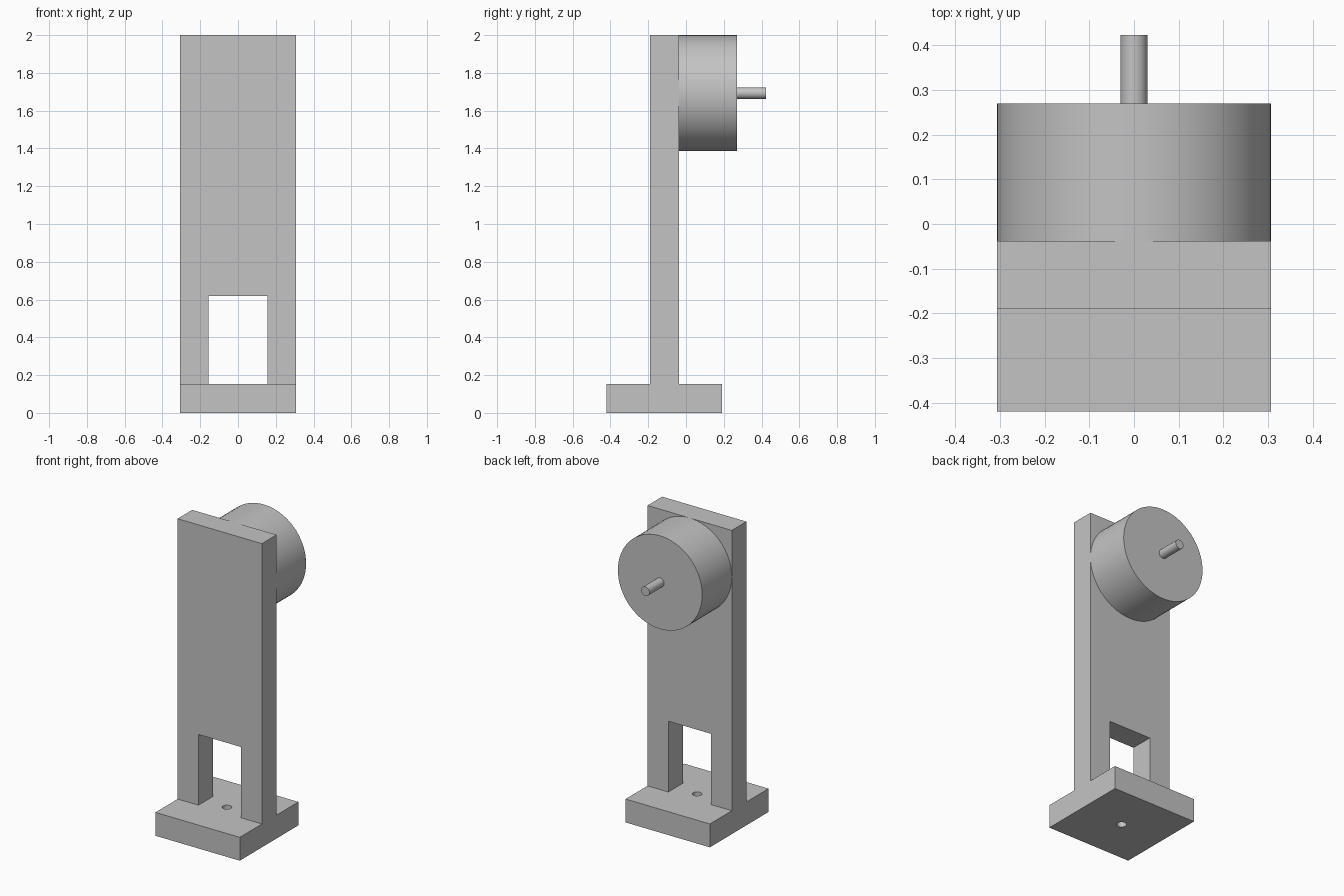
import bpy
import math
from mathutils import Matrix

cube = bpy.data.objects.get("Cube")
if cube:
    bpy.data.objects.remove(cube, do_unlink=True)

grey = bpy.data.materials.new("plain grey")
grey.use_nodes = True
colour = (0.55, 0.55, 0.55, 1)
grey.diffuse_color = colour
grey.node_tree.nodes["Principled BSDF"].inputs["Base Color"].default_value = colour

HALF = 0.307        # half width of the stand and radius of the drum
BASE_TOP = 0.154
FRONT, BACK = -0.19, -0.038


def finish(name):
    obj = bpy.context.object
    obj.name = name
    obj.data.materials.append(grey)
    return obj


def box(name, low, high):
    bpy.ops.mesh.primitive_cube_add(size=1)
    obj = finish(name)
    size = [b - a for a, b in zip(low, high)]
    centre = [(a + b) / 2 for a, b in zip(low, high)]
    obj.data.transform(Matrix.Translation(centre) @ Matrix.Diagonal((*size, 1)))
    return obj


def cylinder(name, radius, depth, centre, tilt=0, sides=64):
    bpy.ops.mesh.primitive_cylinder_add(vertices=sides, radius=radius, depth=depth,
                                        location=centre, rotation=(tilt, 0, 0))
    obj = finish(name)
    bpy.ops.object.shade_smooth_by_angle(angle=math.radians(30))
    return obj


def cut(target, cutter):
    mod = target.modifiers.new("cut", 'BOOLEAN')
    mod.operation = 'DIFFERENCE'
    mod.solver = 'EXACT'
    mod.object = cutter
    bpy.context.view_layer.objects.active = target
    bpy.ops.object.modifier_apply(modifier=mod.name)
    bpy.data.objects.remove(cutter, do_unlink=True)


# Base plate with a vertical screw hole
base = box("base_plate", (-HALF, -0.42, 0), (HALF, 0.19, BASE_TOP))
cut(base, cylinder("hole_cutter", 0.029, 1, (0, -0.115, 0), sides=32))

# Upright with a window open down to the base
upright = box("upright", (-HALF, FRONT, BASE_TOP), (HALF, BACK, 2))
cut(upright, box("window_cutter", (-0.155, -1, 0), (0.155, 1, 0.62)))

# Motor drum and its shaft on the back of the upright
axis_z = 2 - HALF
for name, radius, start, end in (("motor_drum", HALF, BACK, 0.27),
                                 ("motor_shaft", 0.03, 0.27, 0.423)):
    cylinder(name, radius, end - start, (0, (start + end) / 2, axis_z), math.pi / 2)
